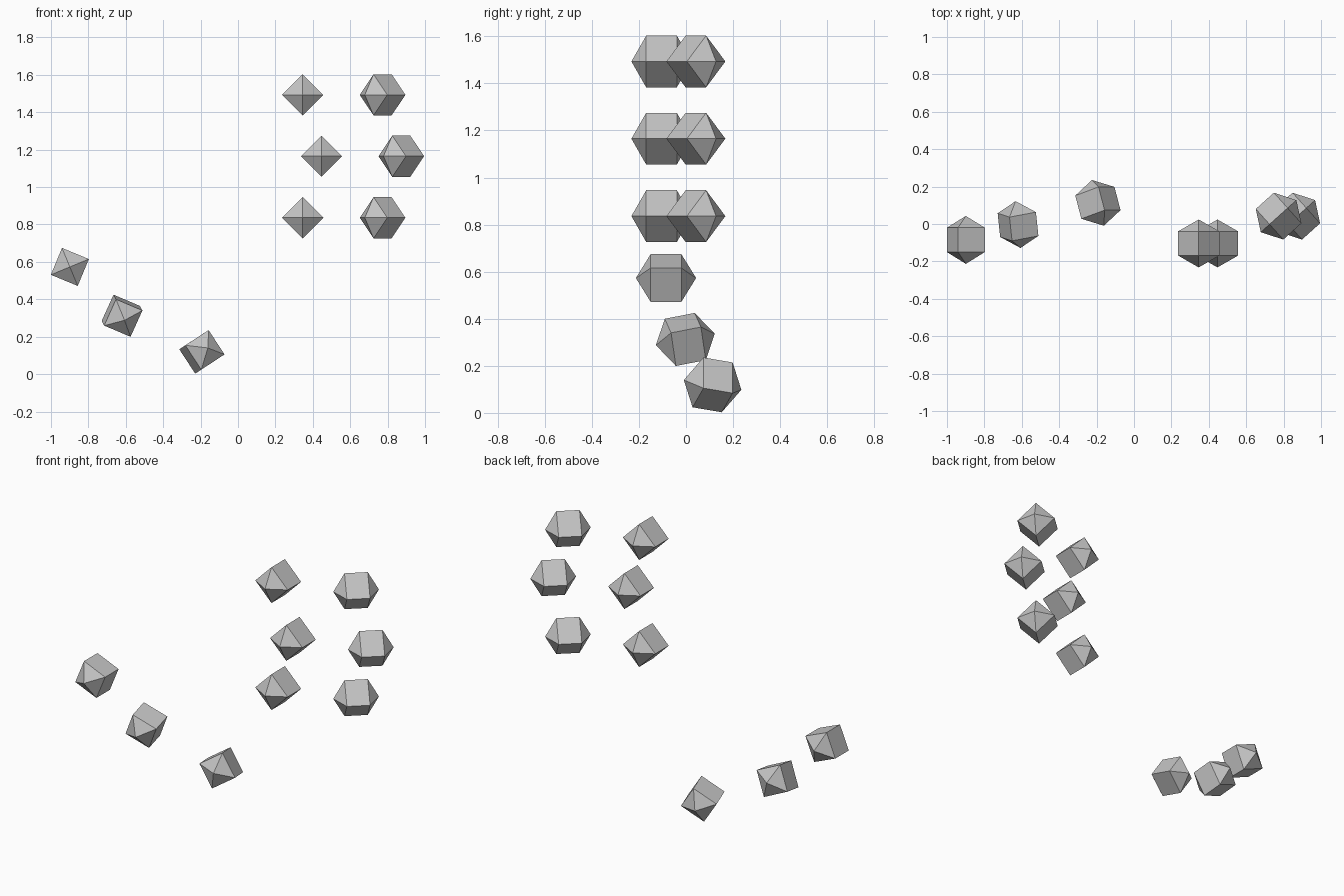
import bpy, bmesh, math
from mathutils import Vector, Matrix

if "Cube" in bpy.data.objects:
    bpy.data.objects.remove(bpy.data.objects["Cube"])

RADIUS = 0.11      # half diagonal of the square section
HALF = 0.065       # half length of the straight body
TIP = 0.128        # centre to pyramid point

grey = bpy.data.materials.new("mid_grey")
grey.diffuse_color = (0.55, 0.55, 0.55, 1)
grey.use_nodes = True
grey.node_tree.nodes["Principled BSDF"].inputs["Base Color"].default_value = grey.diffuse_color


def gem(name, centre, axis, side):
    """Square bar along `axis` with a pyramid on each end; `side` aims one edge."""
    y = Vector(axis).normalized()
    x = Vector(side)
    x = (x - y * x.dot(y)).normalized()
    z = x.cross(y)
    bm = bmesh.new()
    rings = []
    for end in (-HALF, HALF):
        rings.append([bm.verts.new((RADIUS * math.cos(i * math.pi / 2), end,
                                    RADIUS * math.sin(i * math.pi / 2)))
                      for i in range(4)])
    tips = [bm.verts.new((0, t, 0)) for t in (-TIP, TIP)]
    for i in range(4):
        j = (i + 1) % 4
        bm.faces.new((rings[0][i], rings[0][j], rings[1][j], rings[1][i]))
        for ring, tip in zip(rings, tips):
            bm.faces.new((ring[i], ring[j], tip))
    bmesh.ops.recalc_face_normals(bm, faces=bm.faces)
    mesh = bpy.data.meshes.new(name)
    bm.to_mesh(mesh)
    bm.free()
    mesh.materials.append(grey)
    ob = bpy.data.objects.new(name, mesh)
    ob.matrix_world = Matrix.Translation(centre) @ Matrix((x, y, z)).transposed().to_4x4()
    bpy.context.collection.objects.link(ob)


# two upright columns of three, the middle one of each shifted sideways
turn = math.radians(48)
for row, (z, shift) in enumerate(((1.493, 0), (1.165, 0.1), (0.836, 0))):
    gem(f"inner_column_gem_{row + 1}", (0.346 + shift, -0.104, z), (0, 1, 0), (1, 0, 0))
    gem(f"outer_column_gem_{row + 1}", (0.773 + shift, 0.042, z),
        (math.sin(turn), math.cos(turn), 0), (math.cos(turn), -math.sin(turn), 0))

# descending row of three tilted pieces
gem("row_gem_high", (-0.899, -0.085, 0.573), (0, 1, 0), (0.924, 0, 0.383))
gem("row_gem_middle", (-0.62, -0.003, 0.312), (-0.103, 0.976, 0.19), (0.93, 0.027, 0.367))
gem("row_gem_low", (-0.193, 0.113, 0.119), (-0.25, 0.955, -0.163), (0.952, 0.211, -0.222))
